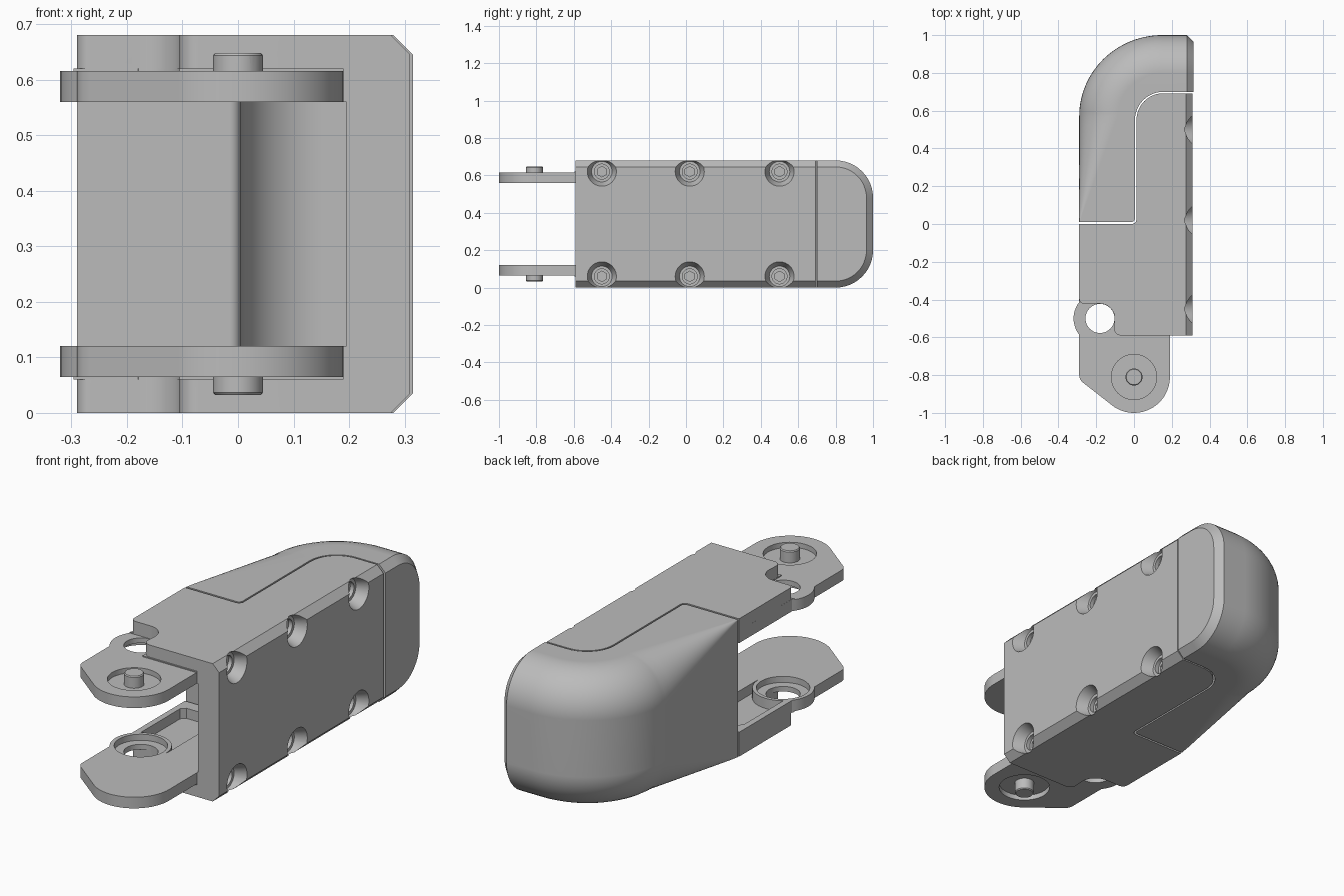
import bpy, bmesh, math
from mathutils import Matrix, Vector

cube = bpy.data.objects.get("Cube")
if cube:
    bpy.data.objects.remove(cube)

grey = bpy.data.materials.new("plain grey")
grey.use_nodes = True
GREY = (0.5, 0.5, 0.5, 1)
grey.diffuse_color = GREY
grey.node_tree.nodes["Principled BSDF"].inputs["Base Color"].default_value = GREY

H = 0.68                      # full height
PIVOT, HOLE = (0, -0.81), (-0.18, -0.5)


def arc(c, r, a0, a1, n=16, ry=None):
    ry = ry or r
    return [(c[0] + r * math.cos(math.radians(a0 + (a1 - a0) * i / n)),
             c[1] + ry * math.sin(math.radians(a0 + (a1 - a0) * i / n))) for i in range(n + 1)]


def make(name, bm):
    bmesh.ops.recalc_face_normals(bm, faces=bm.faces)
    me = bpy.data.meshes.new(name)
    bm.to_mesh(me)
    bm.free()
    me.materials.append(grey)
    ob = bpy.data.objects.new(name, me)
    bpy.context.collection.objects.link(ob)
    return ob


def prism(name, pts, lo, hi, axis="z"):
    """Extrude a 2D outline along z, or an x-z outline along y."""
    bm = bmesh.new()
    place = (lambda p: (p[0], p[1], lo)) if axis == "z" else (lambda p: (p[0], lo, p[1]))
    step = (0, 0, hi - lo) if axis == "z" else (0, hi - lo, 0)
    face = bm.faces.new([bm.verts.new(place(p)) for p in pts])
    ext = bmesh.ops.extrude_face_region(bm, geom=[face])
    bmesh.ops.translate(bm, vec=step, verts=[v for v in ext["geom"] if isinstance(v, bmesh.types.BMVert)])
    return make(name, bm)


def rod(name, a, b, r1, r2=None, n=40):
    """Cylinder or cone from point a to point b."""
    a, b = Vector(a), Vector(b)
    bm = bmesh.new()
    m = Matrix.Translation((a + b) / 2) @ (b - a).to_track_quat("Z", "Y").to_matrix().to_4x4()
    bmesh.ops.create_cone(bm, cap_ends=True, segments=n, radius1=r1,
                          radius2=r1 if r2 is None else r2, depth=(b - a).length, matrix=m)
    return make(name, bm)


def combine(ob, other, op):
    mod = ob.modifiers.new(op, "BOOLEAN")
    mod.operation, mod.object, mod.solver = op, other, "EXACT"
    bpy.context.view_layer.objects.active = ob
    bpy.ops.object.modifier_apply(modifier=mod.name)
    bpy.data.objects.remove(other)


def finish(ob):
    bpy.ops.object.select_all(action="DESELECT")
    ob.select_set(True)
    bpy.context.view_layer.objects.active = ob
    bpy.ops.object.shade_smooth_by_angle(angle=math.radians(30))
    mod = ob.modifiers.new("even shading", "WEIGHTED_NORMAL")
    mod.keep_sharp = True


# Body outlines: stepped seam, ear plate and outer cover
seam = [(-0.29, 0), (-0.015, 0)] + arc((-0.012, 0.025), 0.025, -80, 0, 5) \
    + arc((0.155, 0.55), 0.142, 180, 90, 12) + [(0.24, 0.692)]
ear = [(0.24, -0.59), (0.19, -0.59)] + arc(PIVOT, 0.19, 0, -124, 24) \
    + arc((-0.24, -0.8), 0.05, 236, 180, 5) + arc(HOLE, 0.14, 218, 142, 10) + seam
cover = [(0.24, -0.59)] + arc((-0.07, -0.555), 0.035, -90, -180, 6) \
    + arc(HOLE, 0.078, 0, 90, 12) + [(-0.265, -0.422)] \
    + arc((-0.265, -0.397), 0.025, -90, -180, 5) + seam

# Chamfered back wall
body = prism("body_shell", [(0.195, 0), (0.275, 0), (0.31, 0.035), (0.31, H - 0.035),
                            (0.275, H), (0.195, H)], -0.59, 0.692, "y")


def rod_z(c, z0, z1, r):
    return rod("cutter", (*c, z0), (*c, z1), r)


# Plates, pivots, bores and pockets, once for each side
for flip in (False, True):
    def f(z):
        return H - z if flip else z
    combine(body, prism("plate", ear, f(0.06), f(0.12)), "UNION")
    combine(body, prism("cover", cover, f(0), f(0.065)), "UNION")
    # trim the ear to its outer level where the cover does not reach
    ear_trim = prism("trim", [(-0.4, -1.1), (0.4, -1.1), (0.4, -0.595), (-0.105, -0.595),
                              (-0.105, -0.5), (-0.18, -0.422), (-0.4, -0.422)], f(0.05), f(0.065))
    combine(body, ear_trim, "DIFFERENCE")
    pocket = prism("pocket", [(-0.26, -0.5), (-0.04, -0.5), (-0.04, -0.08), (-0.06, -0.06),
                              (-0.24, -0.06), (-0.26, -0.08)], f(0.07), f(0.15))
    combine(pocket, rod_z(HOLE, f(0), f(0.2), 0.138), "DIFFERENCE")
    combine(body, pocket, "DIFFERENCE")
    combine(body, rod_z(HOLE, f(0.09), f(0.15), 0.12), "DIFFERENCE")
    combine(body, rod_z(HOLE, f(-0.05), f(0.15), 0.077), "DIFFERENCE")
    combine(body, rod_z(PIVOT, f(0), f(0.09), 0.12), "DIFFERENCE")
    combine(body, rod_z(PIVOT, f(0.037), f(0.1), 0.045), "UNION")
    combine(body, rod("tip", (*PIVOT, f(0.032)), (*PIVOT, f(0.037)), 0.041, 0.045), "UNION")

# Tapered screw recesses
for y in (-0.45, 0.02, 0.5):
    for z in (0.06, H - 0.06):
        combine(body, rod("recess", (0.255, y, z), (0.315, y, z), 0.055, 0.08), "DIFFERENCE")
        combine(body, rod("screw_hole", (0.235, y, z), (0.27, y, z), 0.04), "DIFFERENCE")
        combine(body, rod("screw_socket", (0.225, y, z), (0.24, y, z), 0.028, n=6), "DIFFERENCE")
finish(body)

# Fingertip pad: a ring of columns, each rounded over by its own radius
R, C, N = 0.2, 0.035, 12
cols = []                     # (x, y, normal, radius)
for i in range(13):
    y = 0.01 + 0.56 * i / 12
    cols.append((-0.29, y, (-1, 0), max(0.003, R * i / 12)))
for x, y in arc((0.15, 0.57), 0.44, 180, 90, 28, 0.43)[1:]:
    n = Vector(((x - 0.15) / 0.44, (y - 0.57) / 0.43)).normalized()
    cols.append((x, y, n, R))
cols.append((0.28, 1, (0, 1), R))
first_side = len(cols)
cols += [(0.315, 1, (0, 1), R), (0.315, 0.7, None, R), (0.28, 0.7, (0, 0), R)]
inner = arc((0.155, 0.55), 0.15, 90, 180, 12) + arc((-0.015, 0.03), 0.02, 0, -90, 5)
cols += [(x, y, (0, 0), 0.003) for x, y in inner]

bm = bmesh.new()
grid = []
for k, (x, y, n, r) in enumerate(cols):
    half = []
    for j in range(N + 1):
        s, c = math.sin(math.pi / 2 * j / N), math.cos(math.pi / 2 * j / N)
        if k in (first_side, first_side + 1):      # chamfered back edge
            py = 1 - R + (R - C) * s if n else y
            half.append((x, py, R - (R - C) * c))
        else:
            half.append((x - n[0] * r * (1 - s), y - n[1] * r * (1 - s), r * (1 - c)))
    full = half + [(px, py, H - pz) for px, py, pz in reversed(half)]
    grid.append([bm.verts.new(p) for p in full])
for k, a in enumerate(grid):
    b = grid[(k + 1) % len(grid)]
    for j in range(len(a) - 1):
        bm.faces.new((a[j], b[j], b[j + 1], a[j + 1]))
for end in (0, -1):
    flat = [g[end] for k, g in enumerate(grid) if k not in (first_side, first_side + 1)]
    bm.faces.new(flat)
    bm.faces.new([grid[first_side + d][end] for d in (-1, 0, 1, 2)])
finish(make("fingertip_pad", bm))
